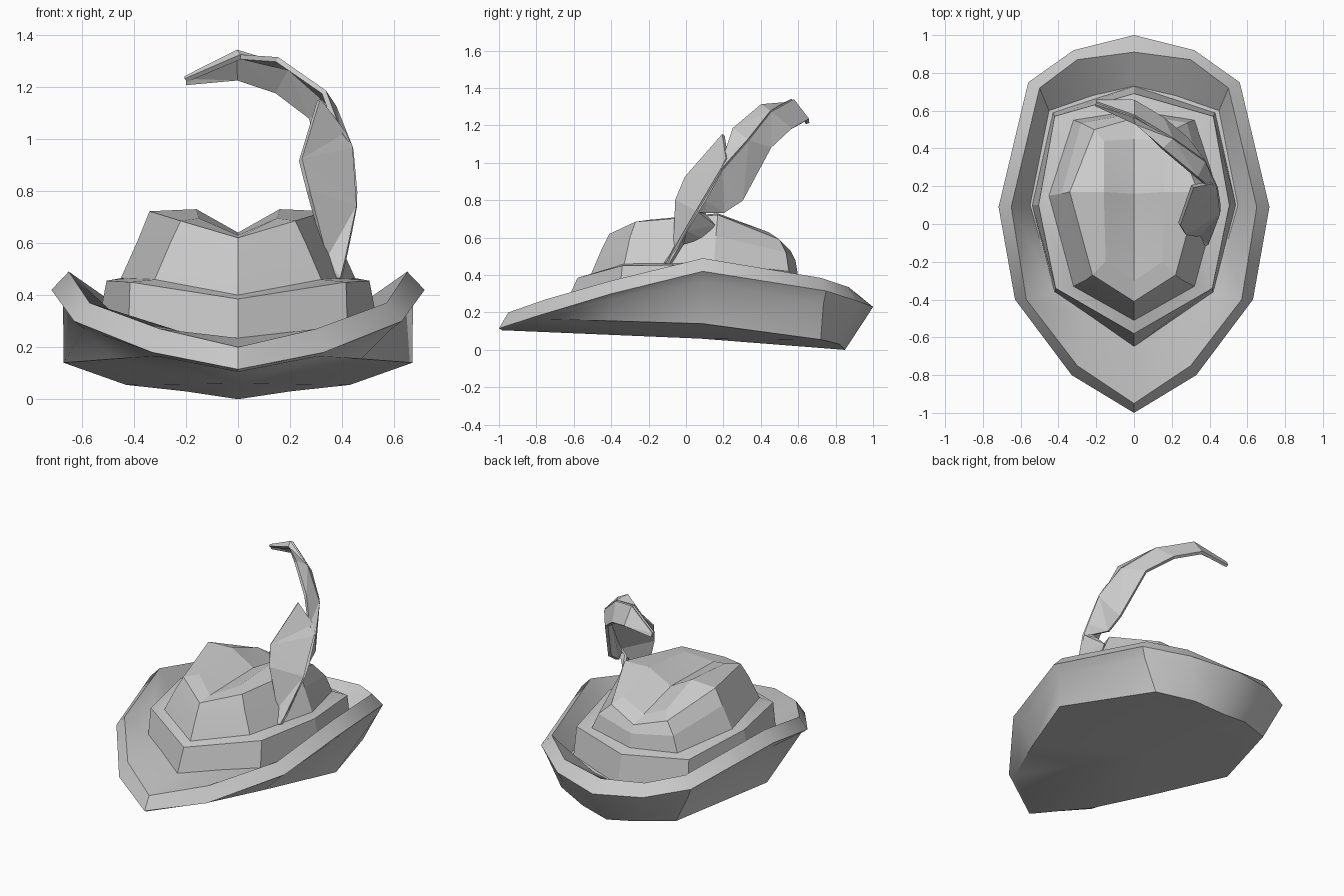
import bpy, bmesh, math

if "Cube" in bpy.data.objects:
    bpy.data.objects.remove(bpy.data.objects["Cube"])

felt = bpy.data.materials.new("grey_felt")
felt.diffuse_color = (0.6, 0.6, 0.6, 1)
felt.use_nodes = True
felt.node_tree.nodes["Principled BSDF"].inputs["Base Color"].default_value = felt.diffuse_color


def finish(name, bm, angle):
    bmesh.ops.recalc_face_normals(bm, faces=bm.faces)
    mesh = bpy.data.meshes.new(name)
    bm.to_mesh(mesh)
    bm.free()
    obj = bpy.data.objects.new(name, mesh)
    bpy.context.collection.objects.link(obj)
    mesh.materials.append(felt)
    bpy.ops.object.select_all(action='DESELECT')
    bpy.context.view_layer.objects.active = obj
    obj.select_set(True)
    if angle:
        bpy.ops.object.shade_smooth_by_angle(angle=math.radians(angle))
    return obj


def loft(name, halves, start=None, end=None, angle=20):
    """Mirror half rings (front to back) across x and skin them in order."""
    bm = bmesh.new()
    rings = []
    for half in halves:
        full = half + [(-x, y, z) for x, y, z in half[-2:0:-1]]
        rings.append([bm.verts.new(p) for p in full])
    n = len(rings[0])
    for a, b in zip(rings, rings[1:]):
        for i in range(n):
            j = (i + 1) % n
            bm.faces.new((a[i], a[j], b[j], b[i]))
    for ring, centre in ((rings[0], start), (rings[-1], end)):
        if centre:
            c = bm.verts.new(centre)
            for i in range(n):
                bm.faces.new((ring[i], ring[(i + 1) % n], c))
    return finish(name, bm, angle)


# Upturned brim: underside, lip underside, outer rim, inner rim, floor
under = [(0, -.985, .105), (.31, -.77, .165), (.475, -.40, .155), (.67, .09, .14),
         (.43, .72, .055), (.20, .82, .03), (0, .85, 0)]
lip = [(0, -.99, .11), (.32, -.785, .175), (.59, -.39, .27), (.672, .09, .365),
       (.53, .735, .25), (.30, .895, .20), (0, .965, .175)]
outer = [(0, -1, .115), (.33, -.80, .18), (.63, -.40, .30), (.717, .09, .42),
         (.56, .75, .315), (.32, .92, .26), (0, 1, .23)]
inner = [(0, -.95, .20), (.30, -.75, .27), (.57, -.40, .37), (.65, .09, .49),
         (.50, .72, .385), (.30, .87, .335), (0, .91, .30)]
floor = [(0, -.65, .235), (.22, -.50, .26), (.42, -.36, .275), (.55, .10, .28),
         (.45, .60, .22), (.22, .68, .20), (0, .73, .19)]
loft("brim", [under, lip, outer, inner, floor], (0, .08, .06), (0, .1, .26), 35)

# Hat band around the crown
band_low = [(0, -.65, .23), (.42, -.36, .27), (.54, .10, .27), (.43, .59, .21), (0, .73, .185)]
band_top = [(0, -.58, .385), (.415, -.34, .45), (.505, .10, .455), (.42, .57, .41), (0, .69, .38)]
crown_low = [(0, -.51, .40), (.32, -.33, .46), (.45, .15, .465), (.32, .55, .42), (0, .60, .39)]
loft("hat_band", [band_low, band_top, crown_low])

# Pinched crown with a dent along the middle
crown_mid = [(0, -.45, .54), (.26, -.30, .60), (.385, .16, .61), (.28, .535, .52), (0, .585, .48)]
crown_top = [(0, -.41, .62), (.22, -.27, .685), (.34, .17, .722), (.21, .50, .59), (0, .56, .53)]
dent = [(0, -.30, .63), (.15, -.20, .695), (.16, .17, .73), (.16, .44, .63), (0, .45, .56)]
loft("crown", [crown_low, crown_mid, crown_top, dent], None, (0, .16, .64), 10)


def feather_vane(name, edge, spine):
    """Strip of faces between a vane edge and the quill line."""
    bm = bmesh.new()
    a = [bm.verts.new(p) for p in edge]
    b = [bm.verts.new(p) for p in spine]
    for i in range(len(a) - 1):
        bm.faces.new((a[i], a[i + 1], b[i + 1], b[i]))
    bmesh.ops.triangulate(bm, faces=bm.faces)
    obj = finish(name, bm, None)
    mod = obj.modifiers.new("thickness", 'SOLIDIFY')
    mod.thickness = .02
    mod.offset = 0


# Curved feather: quill line, with a split vane on each side
quill = [(.39, -.10, .46), (.41, -.06, .53), (.45, .06, .74), (.435, .19, .96),
         (.37, .33, 1.12), (.20, .45, 1.27), (0, .57, 1.335), (-.20, .64, 1.235)]
feather_vane("feather_front_lower",
             [(.375, -.11, .46), (.34, -.06, .54), (.27, -.05, .80), (.24, 0, .92), (.31, .20, 1.15)],
             quill[:4] + [(.41, .22, 1.02)])
feather_vane("feather_front_upper",
             [(.39, .20, 1.02), (.33, .25, 1.18), (.15, .40, 1.305), (.01, .53, 1.315), (-.20, .63, 1.225)],
             quill[3:])
feather_vane("feather_back_lower",
             [(.38, -.08, .47), (.37, -.02, .57), (.35, .09, .60), (.36, .15, .67), (.38, .10, .72)],
             quill[:2] + [(.43, 0, .64), quill[2], (.45, .08, .77)])
feather_vane("feather_back_upper",
             [(.42, .10, .735), (.37, .20, .735), (.36, .30, .80), (.28, .45, 1.08),
              (.15, .56, 1.18), (0, .65, 1.23), (-.20, .65, 1.21)],
             [quill[2], (.45, .10, .80)] + quill[3:])
